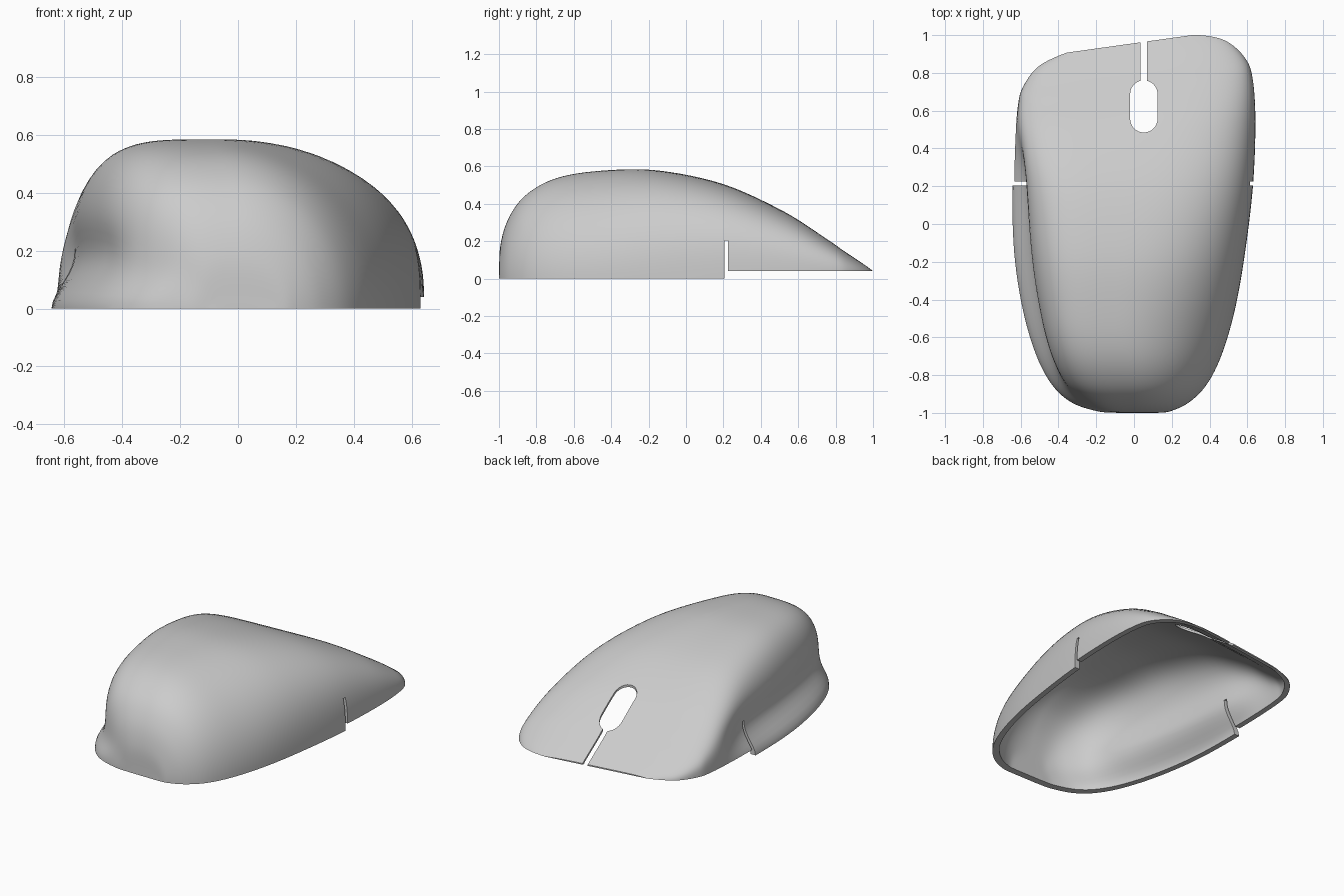
import bpy, bmesh, math
from mathutils import Vector, Matrix

cube = bpy.data.objects.get("Cube")
if cube:
    bpy.data.objects.remove(cube, do_unlink=True)

# Stations along the body: y, height, left foot, left shoulder, right side
STATIONS = [Vector(r) for r in (
    (-1.0, .004, -.08, -.06, .12),
    (-.992, .18, -.19, -.14, .19),
    (-.945, .33, -.33, -.25, .29),
    (-.85, .452, -.435, -.37, .385),
    (-.69, .538, -.52, -.455, .465),
    (-.45, .577, -.59, -.515, .535),
    (-.15, .578, -.635, -.56, .588),
    (.2, .505, -.645, -.59, .63),
    (.5, .367, -.63, -.62, .643),
    (.7, .23, -.615, -.612, .628),
    (.8, .155, -.59, -.59, .59),
    (.9, .087, -.515, -.515, .5),
    (.957, .048, -.39, -.39, .4))]
SKIRT = -.08
STEPS, ARC = 6, 64


def smooth(a, b, v):
    t = min(max((v - a) / (b - a), 0), 1)
    return t * t * (3 - 2 * t)


def station(u):
    """Catmull-Rom blend of the station rows."""
    last = len(STATIONS) - 1
    i = min(int(u), last - 1)
    t = u - i
    p1, p2 = STATIONS[i], STATIONS[i + 1]
    p0 = STATIONS[i - 1] if i else 2 * p1 - p2
    p3 = STATIONS[i + 2] if i + 2 <= last else 2 * p2 - p1
    return .5 * (2 * p1 + (p2 - p0) * t + (2 * p0 - 5 * p1 + 4 * p2 - p3) * t * t
                 + (3 * p1 - p0 - 3 * p2 + p3) * t ** 3)


def section(u):
    """Arched cross-section with a thumb hollow on one side."""
    y, h, foot, shoulder, right = station(u)
    front = smooth(-.2, .9, y)
    mid = -.08 * smooth(-1, -.5, y) + .08 * front
    skew = .14 * smooth(.1, .9, y)
    hollow = .03 * smooth(-.95, -.6, y) * (1 - smooth(.2, .7, y))
    pts = [(right, SKIRT)]
    for k in range(ARC + 1):
        a = math.pi * k / ARC
        c, s = abs(math.cos(a)), math.sin(a)
        n = 2 + 1.3 * smooth(-.8, .7, y) if k <= ARC / 2 else 4 + 1.2 * front
        r = (c ** n + s ** n) ** (-1 / n)
        c, z = c * r, s * r * h
        if k <= ARC / 2:
            x = mid + (right - mid) * c
        else:
            flare = math.exp(-(z / min(.095, h * .4)) ** 2) * c * c
            dent = math.exp(-((z - .19) / .1) ** 2) * c * c
            x = mid + (shoulder - mid) * c + (foot - shoulder) * flare + hollow * dent
        pts.append((x, z))
    pts.append((foot, SKIRT))
    return [Vector((x, y + skew * x, z)) for x, z in pts]


def make_object(name, bm):
    bmesh.ops.recalc_face_normals(bm, faces=bm.faces)
    mesh = bpy.data.meshes.new(name)
    bm.to_mesh(mesh)
    bm.free()
    ob = bpy.data.objects.new(name, mesh)
    bpy.context.collection.objects.link(ob)
    return ob


def loft(name, scale=(1, 1, 1)):
    """Closed solid through all sections, scaled about a point near the front."""
    centre = Vector((0, .35, 0))
    shrink = Matrix.Diagonal(scale)
    bm = bmesh.new()
    count = (len(STATIONS) - 1) * STEPS
    rings = [[bm.verts.new(centre + shrink @ (p - centre)) for p in section(i / STEPS)]
             for i in range(count + 1)]
    for a, b in zip(rings, rings[1:]):
        for k in range(len(a)):
            j = (k + 1) % len(a)
            bm.faces.new((a[k], a[j], b[j], b[k]))
    bm.faces.new(rings[0])
    bm.faces.new(rings[-1])
    return make_object(name, bm)


def box(name, lo, hi):
    lo, hi = Vector(lo), Vector(hi)
    bm = bmesh.new()
    bmesh.ops.create_cube(bm, size=1, matrix=Matrix.Translation((lo + hi) / 2)
                          @ Matrix.Diagonal((*(hi - lo), 1)))
    return make_object(name, bm)


def stadium(name, x, y0, y1, radius):
    """Upright prism with round ends."""
    bm = bmesh.new()
    half = 16
    ring = []
    for cy, start in ((y1, 0), (y0, math.pi)):
        for k in range(half + 1):
            a = start + math.pi * k / half
            ring.append(bm.verts.new((x + radius * math.cos(a), cy + radius * math.sin(a), -.2)))
    face = bm.faces.new(ring)
    top = bmesh.ops.extrude_face_region(bm, geom=[face])["geom"]
    bmesh.ops.translate(bm, vec=(0, 0, 1.2),
                        verts=[g for g in top if isinstance(g, bmesh.types.BMVert)])
    return make_object(name, bm)


shell = loft("mouse_shell")

# Hollow inside, level underside, raised front edge, side slits, wheel opening
cutters = [
    loft("cavity", (.945, .967, .965)),
    box("underside", (-2, -2, -1), (2, 2, 0)),
    box("front_edge", (-2, .215, -1), (2, 2, .04)),
    box("side_slits", (-2, .205, -1), (2, .225, .205)),
    stadium("wheel_opening", .052, .557, .688, .0725),
    box("button_split", (.034, .65, -.2), (.068, 1.5, 1)),
]
bpy.context.view_layer.objects.active = shell
shell.select_set(True)
for cutter in cutters:
    cutter.hide_render = True
    mod = shell.modifiers.new(cutter.name, 'BOOLEAN')
    mod.operation = 'DIFFERENCE'
    mod.solver = 'EXACT'
    mod.object = cutter
    bpy.ops.object.modifier_apply(modifier=mod.name)
for cutter in cutters:
    bpy.data.objects.remove(cutter, do_unlink=True)

# Plain grey plastic
grey = bpy.data.materials.new("grey_plastic")
grey.use_nodes = True
colour = (.6, .6, .6, 1)
grey.diffuse_color = colour
grey.node_tree.nodes["Principled BSDF"].inputs["Base Color"].default_value = colour
shell.data.materials.clear()
shell.data.materials.append(grey)
bpy.ops.object.shade_smooth_by_angle(angle=math.radians(35))
